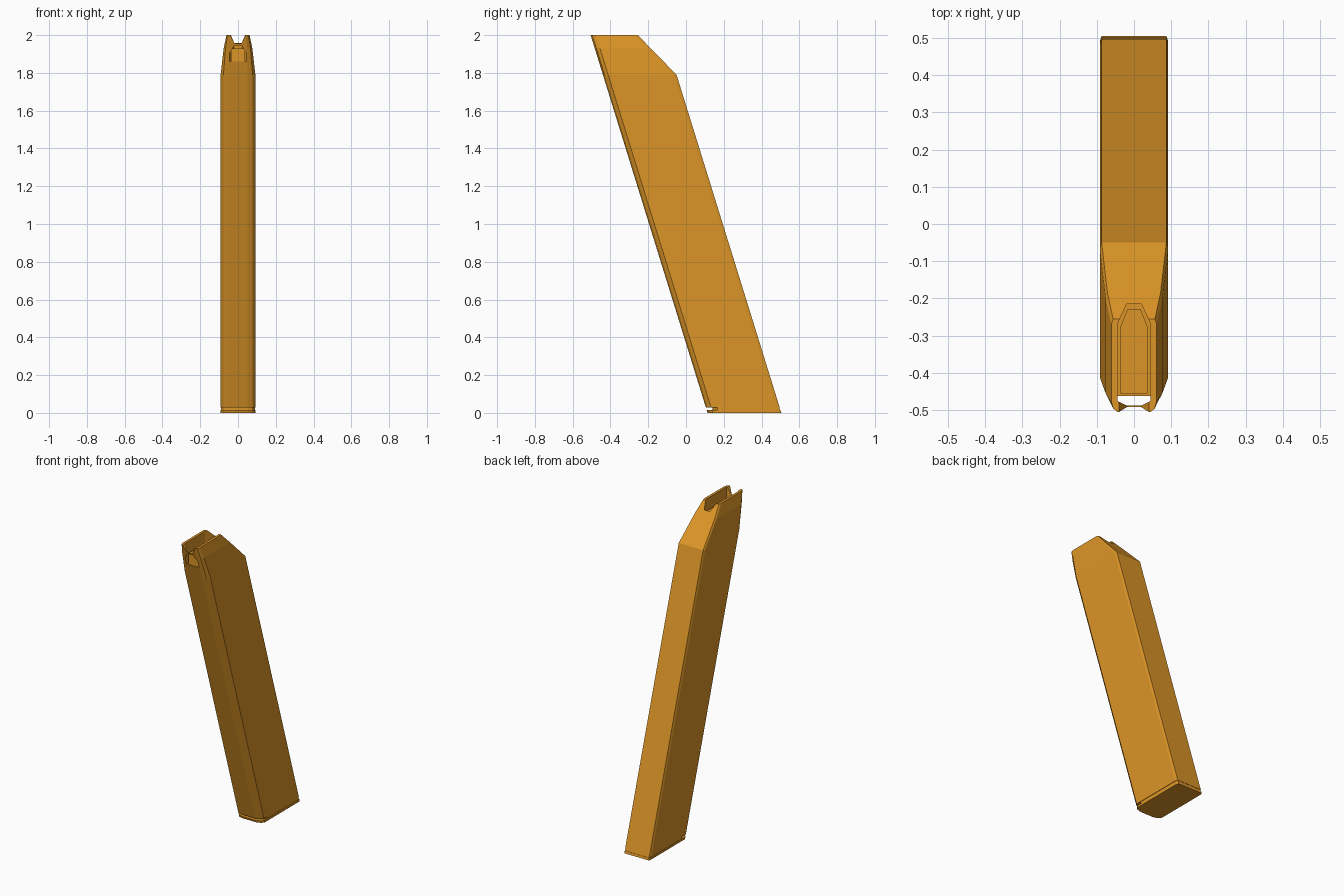
import bpy, bmesh

if "Cube" in bpy.data.objects:
    bpy.data.objects.remove(bpy.data.objects["Cube"])

mat = bpy.data.materials.new("orange_finish")
mat.diffuse_color = (0.72, 0.30, 0.02, 1)
mat.use_nodes = True
mat.node_tree.nodes["Principled BSDF"].inputs["Base Color"].default_value = mat.diffuse_color


def loft(name, rings):
    """Skin a closed solid through rings of equal point count."""
    bm = bmesh.new()
    loops = [[bm.verts.new(p) for p in ring] for ring in rings]
    n = len(loops[0])
    for lo, hi in zip(loops, loops[1:]):
        for i in range(n):
            j = (i + 1) % n
            bm.faces.new((lo[i], lo[j], hi[j], hi[i]))
    bm.faces.new(loops[0][::-1])
    bm.faces.new(loops[-1])
    bmesh.ops.recalc_face_normals(bm, faces=bm.faces)
    mesh = bpy.data.meshes.new(name)
    bm.to_mesh(mesh)
    bm.free()
    ob = bpy.data.objects.new(name, mesh)
    bpy.context.collection.objects.link(ob)
    mesh.materials.append(mat)
    return ob


def mirrored(half, z):
    """Mirror right-hand (x, y) points into a full ring at height z."""
    return [(x, y, z) for x, y in half] + [(-x, y, z) for x, y in reversed(half)]


def section(z, w, flat, y0, y1):
    """Box section: broad front chamfers, small back chamfers."""
    return mirrored([(flat, y0), (flat + (w - flat) * 0.65, y0 + 0.009), (w, y0 + 0.028),
                     (w, y1 - 0.015), (w - 0.005, y1)], z)


def front(z):
    return 0.114 - 0.3095 * z


def back(z):
    return 0.505 - 0.31 * z


def cut(ob, cutter):
    mod = ob.modifiers.new("cut", 'BOOLEAN')
    mod.operation = 'DIFFERENCE'
    mod.solver = 'EXACT'
    mod.object = cutter
    cutter.hide_render = True
    cutter.hide_set(True)


# Slanted tube, narrowing at the top
body = loft("magazine_body", [
    section(0.028, 0.092, 0.05, front(0.028), back(0.028)),
    section(1.79, 0.092, 0.05, front(1.79), -0.05),
    section(1.93, 0.076, 0.047, front(1.93), -0.187),
    section(2.0, 0.061, 0.045, front(2.0), -0.255),
])

# Feed opening with tapered back end
opening = [(0.02, -0.488), (0.045, -0.475), (0.045, -0.27), (0.02, -0.215)]
cut(body, loft("feed_opening_cutter", [mirrored(opening, 1.86), mirrored(opening, 2.05)]))

# V-shaped notch in the front wall
notch = [(0.018, 1.955), (0.045, 2.01), (0.045, 2.05)]
notch_ring = notch + [(-x, z) for x, z in reversed(notch)]
cut(body, loft("front_notch_cutter", [[(x, y, z) for x, z in notch_ring] for y in (-0.55, -0.46)]))

# Follower inside the opening
top = [(0.02, -0.455), (0.036, -0.455), (0.036, -0.275), (0.018, -0.23)]
loft("follower", [mirrored(top, 1.85), mirrored(top, 1.93)])

# Recessed neck and base plate
loft("base_neck", [section(z, 0.089, 0.05, 0.14, back(z) - 0.002) for z in (0.01, 0.03)])
loft("base_plate", [section(z, 0.092, 0.05, front(z), back(z)) for z in (0.0, 0.014)])
